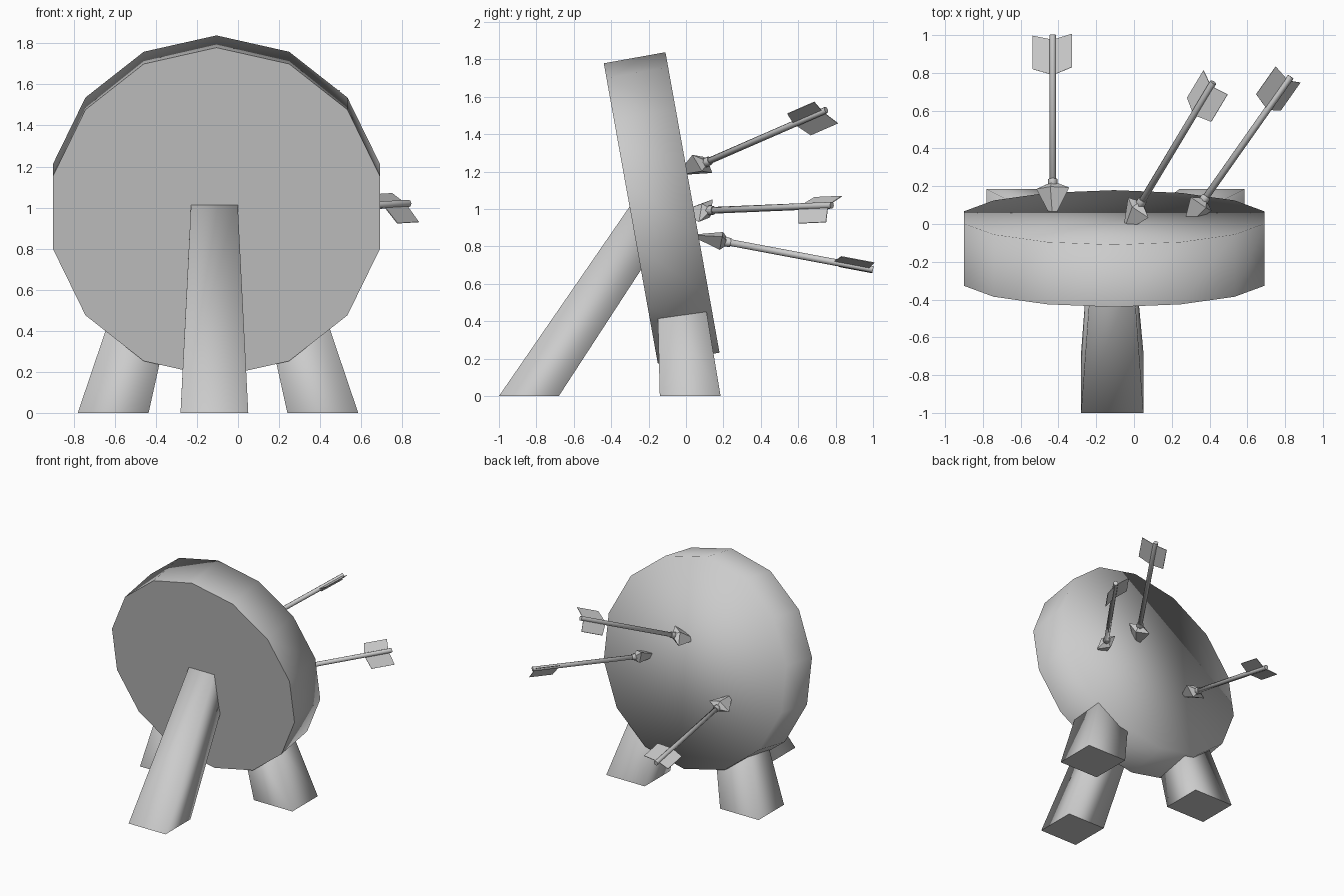
import bpy, bmesh, math
from mathutils import Vector

if "Cube" in bpy.data.objects:
    bpy.data.objects.remove(bpy.data.objects["Cube"], do_unlink=True)

# One plain grey for everything
GREY = (0.6, 0.6, 0.6, 1.0)
grey = bpy.data.materials.new("plain_grey")
grey.use_nodes = True
grey.diffuse_color = GREY
bsdf = next(n for n in grey.node_tree.nodes if n.type == 'BSDF_PRINCIPLED')
bsdf.inputs["Base Color"].default_value = GREY
bsdf.inputs["Roughness"].default_value = 0.8


def finish(name, bm, smooth=True):
    bmesh.ops.recalc_face_normals(bm, faces=bm.faces)
    for f in bm.faces:
        f.smooth = smooth
    me = bpy.data.meshes.new(name)
    bm.to_mesh(me)
    bm.free()
    me.materials.append(grey)
    ob = bpy.data.objects.new(name, me)
    bpy.context.collection.objects.link(ob)
    return ob


def loft(name, rings, smooth=True, sharp_start=True):
    """Skin equal-length rings of points and cap both ends."""
    bm = bmesh.new()
    loops = [[bm.verts.new(p) for p in ring] for ring in rings]
    n = len(loops[0])
    for a, b in zip(loops, loops[1:]):
        for i in range(n):
            j = (i + 1) % n
            bm.faces.new((a[i], a[j], b[j], b[i]))
    start = bm.faces.new(loops[0])
    bm.faces.new(loops[-1])
    if sharp_start:
        for e in start.edges:
            e.smooth = False
    return finish(name, bm, smooth)


# Target disc: 14 sides, leaning back, crisp front rim and soft back rim
SIDES, RADIUS, TILT = 14, 0.816, math.radians(10.2)
axis = Vector((0, math.cos(TILT), math.sin(TILT)))
up = Vector((0, -math.sin(TILT), math.cos(TILT)))
front_centre = Vector((-0.105, -0.295, 0.976))


def disc_ring(depth):
    ring = []
    for i in range(SIDES):
        t = math.tau * i / SIDES
        ring.append(front_centre + axis * depth
                    + Vector((RADIUS * math.sin(t), 0, 0)) + up * RADIUS * math.cos(t))
    return ring


loft("target_disc", [disc_ring(0), disc_ring(0.335)])

# Slanted prop leg, tapering up into the disc
loft("prop_leg", [
    [(-0.28, -1.0, 0), (0.05, -1.0, 0), (0.05, -0.68, 0), (-0.28, -0.68, 0)],
    [(-0.227, -0.276, 1.05), (-0.003, -0.276, 1.05),
     (-0.005, -0.094, 0.9), (-0.235, -0.094, 0.9)]])

# Pair of splayed legs, mirrored about the stand's middle
for side, name in ((-1, "right_leg"), (1, "left_leg")):
    def leg_ring(outer, inner, y0, y1, z):
        return [(-0.0975 + side * x, y, z)
                for x, y in ((outer, y0), (inner, y0), (inner, y1), (outer, y1))]
    loft(name, [leg_ring(0.683, 0.338, -0.14, 0.185, 0),
                leg_ring(0.48, 0.205, -0.155, 0.085, 0.6)])


# Arrows: measured from the tail towards the buried tip
def arrow(name, tail, toward, roll, vane_angles):
    tail = Vector(tail)
    fwd = (tail - Vector(toward)).normalized()      # points out of the target
    right = fwd.cross(Vector((0, 0, 1))).normalized()
    lift = right.cross(fwd)

    def at(dist, x=0.0, y=0.0):
        return tail - fwd * dist + right * x + lift * y

    def ring(dist, rx, ry, n, turn=0.0):
        c, s = math.cos(turn), math.sin(turn)
        pts = []
        for i in range(n):
            t = math.tau * i / n
            x, y = rx * math.cos(t), ry * math.sin(t)
            pts.append(at(dist, x * c - y * s, x * s + y * c))
        return pts

    loft(name + "_shaft", [ring(0, 0.018, 0.018, 8), ring(0.82, 0.018, 0.018, 8)])
    loft(name + "_collar", [ring(0.775, 0.024, 0.024, 8), ring(0.83, 0.028, 0.028, 8)])

    # Flattened broad head
    r = math.radians(roll)
    loft(name + "_head", [ring(0.80, 0.03, 0.025, 4, r),
                          ring(0.825, 0.09, 0.05, 4, r),
                          ring(0.99, 0.004, 0.003, 4, r)], smooth=False)

    # Swept feather vanes
    for k, deg in enumerate(vane_angles):
        c, s = math.cos(math.radians(deg)), math.sin(math.radians(deg))
        bm = bmesh.new()
        outline = ((0.025, 0.0), (0.0, 0.108), (0.18, 0.108), (0.215, 0.0))
        bm.faces.new([bm.verts.new(at(d, w * c, w * s)) for d, w in outline])
        vane = finish(f"{name}_vane_{k + 1}", bm, False)
        mod = vane.modifiers.new("thickness", 'SOLIDIFY')
        mod.thickness = 0.004
        mod.offset = 0


arrow("low_arrow", (-0.43, 1.0, 0.677), (-0.43, 0.08, 0.85), 15, (20, 190))
arrow("high_arrow", (0.42, 0.75, 1.53), (0.0, 0.05, 1.225), 35, (25, 225))
arrow("middle_arrow", (0.83, 0.78, 1.02), (0.33, 0.07, 0.99), 138, (153, 303))
